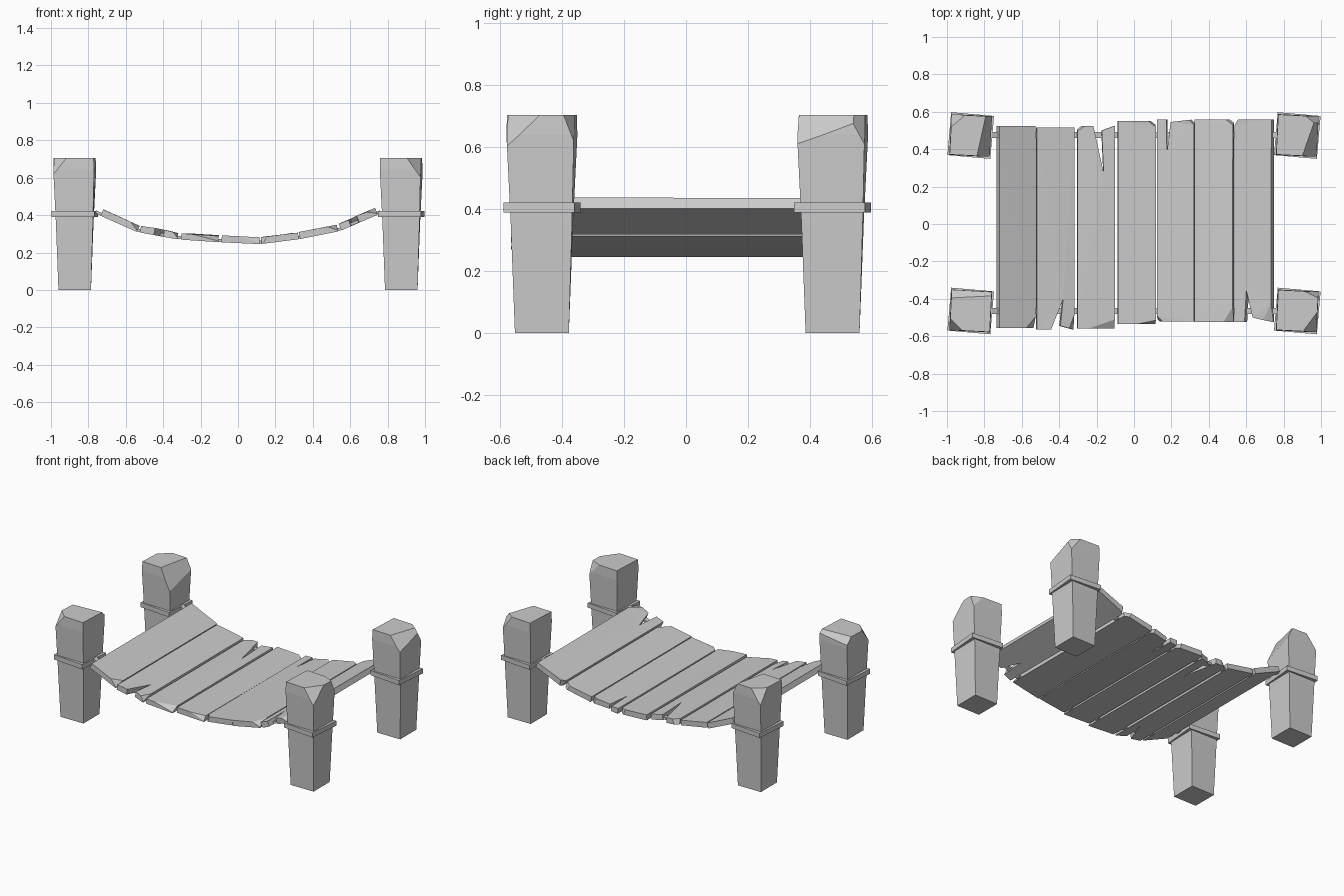
import bpy, bmesh, math, random
from mathutils import Vector, Matrix

random.seed(4)
cube = bpy.data.objects.get("Cube")
if cube:
    bpy.data.objects.remove(cube, do_unlink=True)

GREY = (0.6, 0.6, 0.6, 1)
wood = bpy.data.materials.new("plain_grey_wood")
wood.use_nodes = True
wood.diffuse_color = GREY
wood.node_tree.nodes["Principled BSDF"].inputs["Base Color"].default_value = GREY


def finish(bm, name):
    bmesh.ops.recalc_face_normals(bm, faces=bm.faces)
    mesh = bpy.data.meshes.new(name)
    bm.to_mesh(mesh)
    bm.free()
    mesh.materials.append(wood)
    bpy.context.collection.objects.link(bpy.data.objects.new(name, mesh))


def loft(rings):
    """Closed solid through rings of points, listed bottom to top."""
    bm = bmesh.new()
    loops = [[bm.verts.new(p) for p in ring] for ring in rings]
    bm.faces.new(loops[0][::-1])
    bm.faces.new(loops[-1])
    n = len(loops[0])
    for low, high in zip(loops, loops[1:]):
        for i in range(n):
            j = (i + 1) % n
            bm.faces.new((low[i], low[j], high[j], high[i]))
    bmesh.ops.recalc_face_normals(bm, faces=bm.faces)
    return bm


def chip(bm, a, b, c, inside):
    """Slice off the corner beyond the plane through three points."""
    a, b, c = Vector(a), Vector(b), Vector(c)
    normal = (b - a).cross(c - a).normalized()
    if normal.dot(Vector(inside) - a) > 0:
        normal.negate()
    bmesh.ops.bisect_plane(bm, geom=bm.verts[:] + bm.edges[:] + bm.faces[:],
                           plane_co=a, plane_no=normal, clear_outer=True)
    bmesh.ops.holes_fill(bm, edges=[e for e in bm.edges if e.is_boundary])


def square(half, z, cx, cy, degrees):
    turn = Matrix.Rotation(math.radians(degrees), 3, 'Z')
    return [turn @ Vector((sx * half, sy * half, 0)) + Vector((cx, cy, z))
            for sx, sy in ((-1, -1), (1, -1), (1, 1), (-1, 1))]


def post(name, cx, cy, chips):
    rings = [square(h, z, cx, cy, turn) for h, z, turn in
             ((.087, 0, 0), (.099, .36, -1), (.109, .64, -3), (.107, .705, -3))]
    bm = loft(rings)
    for points in chips:
        chip(bm, *[(cx + x, cy + y, z) for x, y, z in points], (cx, cy, .3))
    finish(bm, name + "_post")
    finish(loft([square(.115, z, cx, cy, -5) for z in (.39, .422)]), name + "_collar")


# Four tapered posts with chipped tops, each with a collar
T = .705
post("front_left", .873, -.465, [
    ((.1, -.015, T), (.03, -.11, T), (.1, -.11, .61)),
    ((.1, .075, T), (.03, .11, T), (.1, .11, .62))])
post("front_right", -.873, -.465, [
    ((-.1, -.05, T), (-.05, -.1, T), (-.1, -.1, .64)),
    ((-.1, .07, T), (.1, .08, T), (0, .11, .67))])
post("back_left", .873, .473, [
    ((.03, -.1, T), (.1, .1, T), (.1, -.1, .62)),
    ((.1, .06, T), (.05, .1, T), (.11, .1, .62))])
post("back_right", -.873, .473, [
    ((-.1, .05, T), (-.04, .1, T), (-.1, .1, .63)),
    ((.035, -.1, T), (.075, .08, T), (.108, -.1, .55))])

# Sagging underside of the deck: one straight segment per plank
SAG = [(-.76, .408), (-.54, .31), (-.32, .27), (-.1, .255),
       (.12, .245), (.33, .272), (.545, .315), (.76, .408)]
THICK = .036


def place(x, y, h, seg):
    (xa, za), (xb, zb) = SAG[seg], SAG[seg + 1]
    slope = (zb - za) / (xb - xa)
    return Vector((x - slope * h, y, za + slope * (x - xa) + h))


def plank(seg, x0, x1, front, back, front_split=(), back_split=(), chips=()):
    """Board with optional V splits (gap points and apex) and chipped corners."""
    outline = [(x0, front), *front_split, (x1, front), (x1, back), *back_split, (x0, back)]
    bm = loft([[(x, y, h) for x, y in outline] for h in (0, THICK)])
    for sx, sy, dx, dy, depth in chips:
        x, y = (x1 if sx > 0 else x0), (back if sy > 0 else front)
        chip(bm, (x - sx * dx, y, THICK), (x, y - sy * dy, THICK),
             (x, y, THICK - depth), ((x0 + x1) / 2, 0, 0))
    bmesh.ops.triangulate(bm, faces=[f for f in bm.faces if len(f.verts) > 4])
    for v in bm.verts:
        wobble = random.uniform(-.004, .002) if v.co.z > THICK / 2 else 0
        v.co = place(v.co.x, v.co.y, v.co.z + wobble, seg)
    finish(bm, "plank_%d" % (seg + 1))


# Seven worn planks
plank(0, -.735, -.54, -.555, .525, chips=[(1, -1, .05, .06, .03)])
plank(1, -.525, -.325, -.565, .515,
      front_split=[(-.45, -.565), (-.385, -.4), (-.4, -.545)],
      chips=[(1, -1, .03, .08, .03)])
plank(2, -.305, -.105, -.56, .525,
      back_split=[(-.175, .5), (-.165, .275), (-.22, .525)],
      chips=[(-1, 1, .04, .03, .1), (1, -1, .14, .05, .03)])
plank(3, -.088, .115, -.535, .55,
      chips=[(1, 1, .04, .03, .1), (1, -1, .1, .02, .03)])
plank(4, .127, .325, -.52, .56,
      back_split=[(.2, .545), (.18, .38), (.178, .56)],
      chips=[(-1, -1, .03, .03, .05), (1, 1, .03, .03, .1)])
plank(5, .332, .535, -.525, .56,
      chips=[(1, 1, .04, .03, .1), (1, -1, .05, .08, .03)])
plank(6, .553, .748, -.525, .56,
      front_split=[(.605, -.525), (.615, -.355), (.65, -.5)],
      chips=[(1, -1, .05, .1, .03), (-1, 1, .02, .03, .1)])

# Thin rails carrying the planks from collar to collar
for side, y in (("front", -.466), ("back", .476)):
    sections = []
    for x, z in SAG:
        sections.append([(x, y + dy, z + dz) for dy, dz in
                         ((-.016, .002), (.016, .002), (.016, .018), (-.016, .018))])
    finish(loft(sections), side + "_rail")
